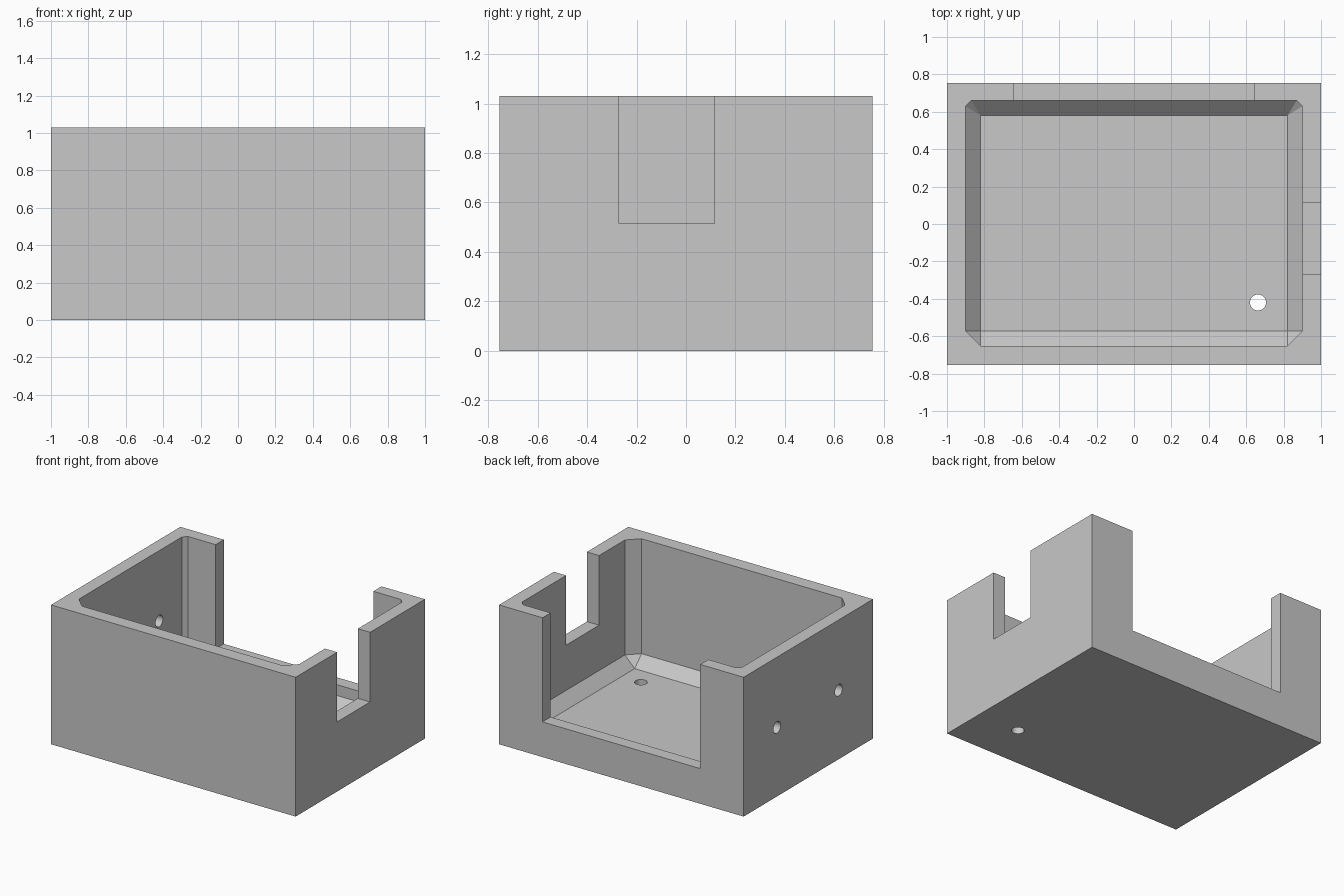
import bpy
import bmesh
from mathutils import Matrix, Vector

if "Cube" in bpy.data.objects:
    bpy.data.objects.remove(bpy.data.objects["Cube"], do_unlink=True)

W, D, H = 1.0, 0.755, 1.03          # half width, half depth, height
FLOOR, BEVEL, OVER = 0.1, 0.08, 0.1  # floor height, inner chamfer, cut overshoot

grey = bpy.data.materials.new("plain_grey")
grey.use_nodes = True
grey.diffuse_color = (0.58, 0.58, 0.58, 1)
grey.node_tree.nodes["Principled BSDF"].inputs["Base Color"].default_value = grey.diffuse_color


def make_object(name, bm):
    bmesh.ops.recalc_face_normals(bm, faces=bm.faces)
    mesh = bpy.data.meshes.new(name)
    bm.to_mesh(mesh)
    bm.free()
    mesh.materials.append(grey)
    obj = bpy.data.objects.new(name, mesh)
    bpy.context.collection.objects.link(obj)
    return obj


def box(name, low, high):
    low, high = Vector(low), Vector(high)
    bm = bmesh.new()
    matrix = Matrix.Translation((low + high) / 2) @ Matrix.Diagonal((*(high - low), 1))
    bmesh.ops.create_cube(bm, size=1, matrix=matrix)
    return make_object(name, bm)


def drill(name, centre, axis):
    bm = bmesh.new()
    turn = Vector(axis).to_track_quat('Z', 'Y').to_matrix().to_4x4()
    bmesh.ops.create_cone(bm, cap_ends=True, segments=32, radius1=0.043, radius2=0.043,
                          depth=0.3, matrix=Matrix.Translation(centre) @ turn)
    return make_object(name, bm)


def cavity(name):
    """Inner space with chamfered vertical corners and a chamfered floor edge."""
    x, front, back = 0.9, -0.652, 0.66
    bm = bmesh.new()
    for s in (-1, 1):
        for z in (FLOOR + BEVEL, H + OVER):
            for px, py in ((x, front + BEVEL), (x - BEVEL, front),
                           (x, back - 0.03), (x - 0.03, back)):
                bm.verts.new((s * px, py, z))
        for py in (front + BEVEL, back - BEVEL):
            bm.verts.new((s * (x - BEVEL), py, FLOOR))
    bmesh.ops.convex_hull(bm, input=bm.verts)
    bmesh.ops.dissolve_limit(bm, angle_limit=0.01, verts=bm.verts, edges=bm.edges)
    return make_object(name, bm)


# Solid block, then the cavity, wall openings and drilled holes
case = box("open_case", (-W, -D, 0), (W, D, H))
cutters = [
    cavity("cavity_cutter"),
    box("back_opening_cutter", (-0.645, 0.5, 0.26), (0.645, D + OVER, H + OVER)),
    box("side_opening_cutter", (0.75, -0.27, 0.515), (W + OVER, 0.115, H + OVER)),
    drill("floor_hole_cutter", (0.663, -0.42, 0.05), (0, 0, 1)),
    drill("wall_hole_cutter_back", (-0.95, 0.365, 0.51), (1, 0, 0)),
    drill("wall_hole_cutter_front", (-0.95, -0.355, 0.51), (1, 0, 0)),
]

bpy.ops.object.select_all(action='DESELECT')
case.select_set(True)
bpy.context.view_layer.objects.active = case
for cutter in cutters:
    cutter.hide_render = True
    cut = case.modifiers.new(cutter.name, 'BOOLEAN')
    cut.operation = 'DIFFERENCE'
    cut.solver = 'EXACT'
    cut.object = cutter
    bpy.ops.object.modifier_apply(modifier=cut.name)
    bpy.data.objects.remove(cutter, do_unlink=True)

# Smooth the hole walls, keep the edges crisp
bpy.ops.object.shade_smooth_by_angle(angle=0.5)
